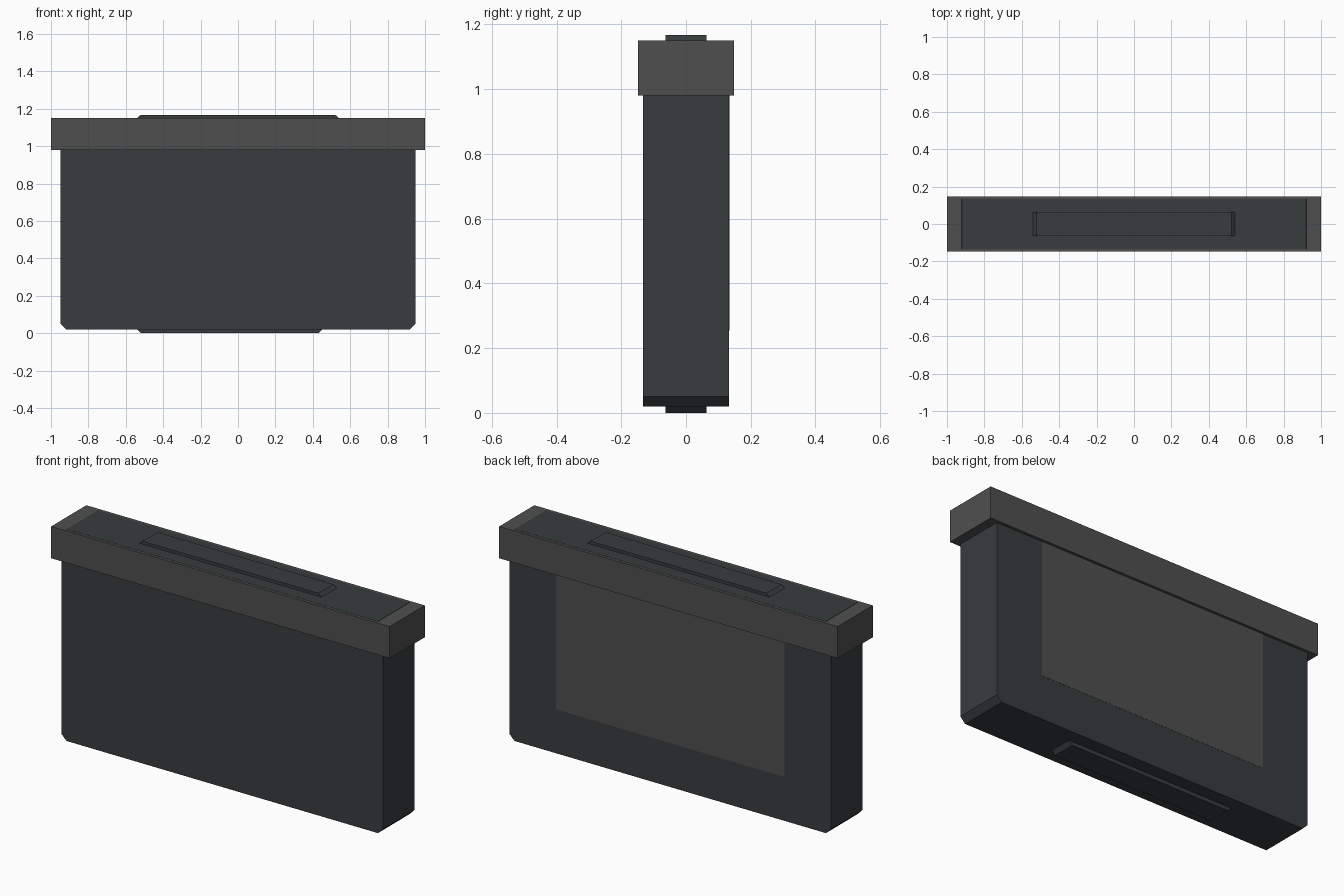
import bpy, bmesh

if "Cube" in bpy.data.objects:
    bpy.data.objects.remove(bpy.data.objects["Cube"])


def material(name, rgb):
    m = bpy.data.materials.new(name)
    m.diffuse_color = (*rgb, 1)
    m.use_nodes = True
    m.node_tree.nodes["Principled BSDF"].inputs["Base Color"].default_value = m.diffuse_color
    return m


dark = material("dark_plastic", (0.040, 0.045, 0.048))
grey = material("grey_plastic", (0.078, 0.078, 0.080))


def extrude_profile(name, points, y0, y1, mat):
    """Closed XZ profile extruded from y0 to y1."""
    bm = bmesh.new()
    face = bm.faces.new([bm.verts.new((x, y0, z)) for x, z in points])
    ext = bmesh.ops.extrude_face_region(bm, geom=[face])
    verts = [g for g in ext["geom"] if isinstance(g, bmesh.types.BMVert)]
    bmesh.ops.translate(bm, verts=verts, vec=(0, y1 - y0, 0))
    bmesh.ops.recalc_face_normals(bm, faces=bm.faces)
    mesh = bpy.data.meshes.new(name)
    bm.to_mesh(mesh)
    bm.free()
    mesh.materials.append(mat)
    obj = bpy.data.objects.new(name, mesh)
    bpy.context.collection.objects.link(obj)
    return obj


def rect(x0, x1, z0, z1):
    return [(x0, z0), (x1, z0), (x1, z1), (x0, z1)]


def cut_corners(x0, x1, z0, z1, c):
    return [(x0 + c, z0), (x1 - c, z0), (x1, z0 + c), (x1, z1 - c),
            (x1 - c, z1), (x0 + c, z1), (x0, z1 - c), (x0, z0 + c)]


# Main case with chamfered corners, running up through the rim
extrude_profile("case_body", cut_corners(-0.95, 0.95, 0.02, 1.151, 0.03), -0.133, 0.133, dark)

# Wide rim around the top
extrude_profile("top_rim", rect(-1, 1, 0.98, 1.15), -0.148, 0.148, grey)

# Flush label area on the back
extrude_profile("back_panel", rect(-0.675, 0.675, 0.255, 0.98), 0.128, 0.134, grey)

# Raised strips with sloping ends, above and below
extrude_profile("top_strip", [(-0.54, 1.15), (0.54, 1.15), (0.52, 1.167), (-0.52, 1.167)],
                -0.063, 0.063, dark)
extrude_profile("bottom_strip", [(-0.54, 0.02), (0.45, 0.02), (0.43, 0.0), (-0.52, 0.0)],
                -0.063, 0.063, dark)
